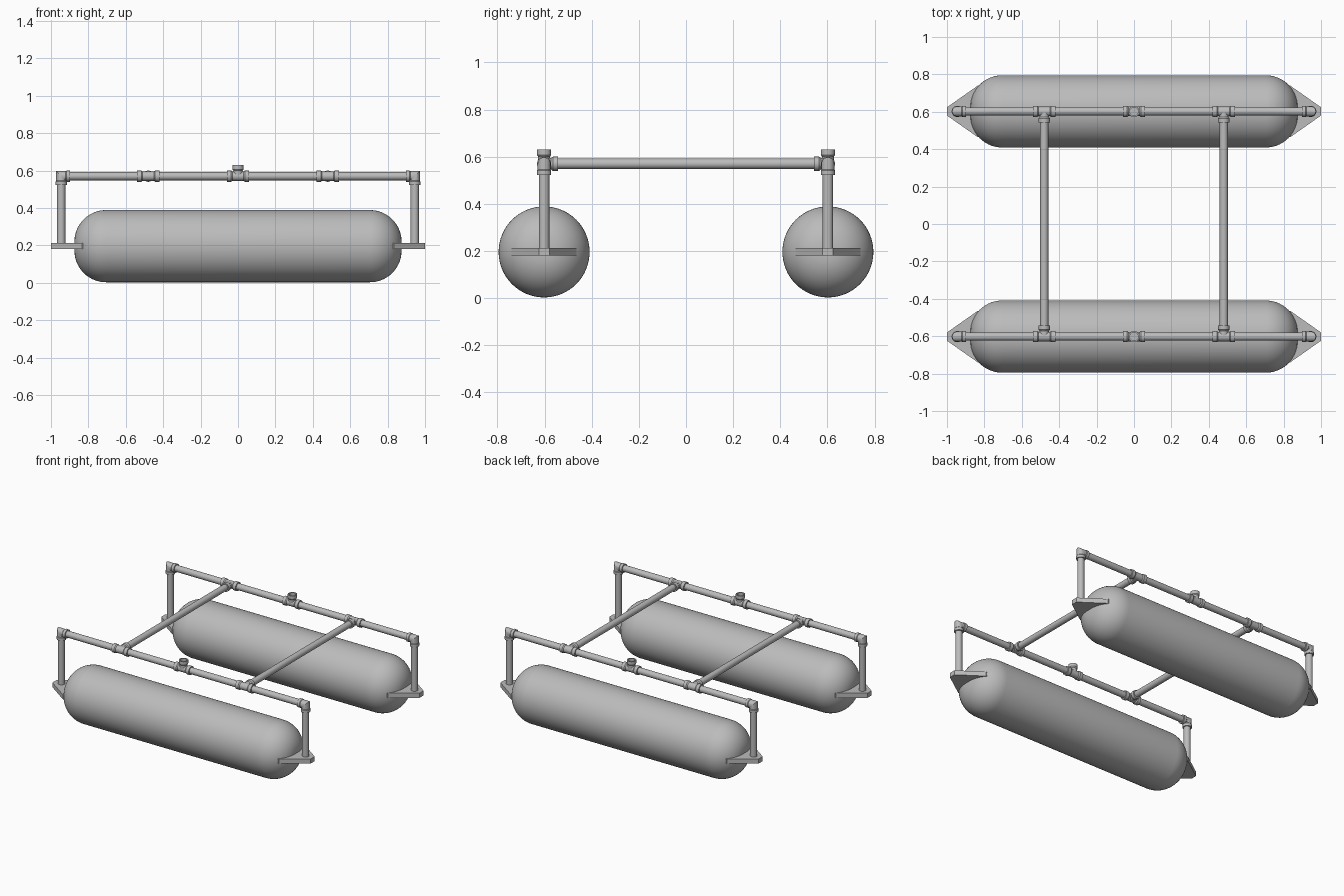
import bpy, bmesh, math
from mathutils import Vector

cube = bpy.data.objects.get("Cube")
if cube:
    bpy.data.objects.remove(cube)

grey = bpy.data.materials.new("grey")
grey.use_nodes = True
grey.diffuse_color = (0.5, 0.5, 0.5, 1)
grey.node_tree.nodes["Principled BSDF"].inputs["Base Color"].default_value = (0.5, 0.5, 0.5, 1)

X, Y, Z = Vector((1, 0, 0)), Vector((0, 1, 0)), Vector((0, 0, 1))
PIPE_Z, PIPE_R, COLLAR_R, NECK_R = 0.57, 0.022, 0.03, 0.025
LEG_X, TEE_X, SIDE_Y, TANK_Z = 0.945, 0.48, 0.602, 0.196


def finish(name, bm):
    bmesh.ops.recalc_face_normals(bm, faces=bm.faces)
    mesh = bpy.data.meshes.new(name)
    bm.to_mesh(mesh)
    bm.free()
    mesh.materials.append(grey)
    obj = bpy.data.objects.new(name, mesh)
    bpy.context.collection.objects.link(obj)
    bpy.ops.object.select_all(action="DESELECT")
    obj.select_set(True)
    bpy.context.view_layer.objects.active = obj
    bpy.ops.object.shade_smooth_by_angle(angle=math.radians(35))
    return obj


def loft(bm, rings, segments):
    """Bridge elliptical rings given as (centre, u, v); cap both ends."""
    loops = []
    for centre, u, v in rings:
        angles = [math.tau * i / segments for i in range(segments)]
        loops.append([bm.verts.new(centre + u * math.cos(a) + v * math.sin(a)) for a in angles])
    for a, b in zip(loops, loops[1:]):
        for i in range(segments):
            j = (i + 1) % segments
            bm.faces.new((a[i], a[j], b[j], b[i]))
    bm.faces.new(loops[0])
    bm.faces.new(loops[-1])


def lathe(bm, origin, axis, profile, segments=32):
    """Turn (distance, radius) pairs around an axis."""
    u = axis.orthogonal().normalized()
    v = axis.cross(u)
    loft(bm, [(origin + axis * d, u * r, v * r) for d, r in profile], segments)


def pipe(name, start, end):
    bm = bmesh.new()
    axis = end - start
    lathe(bm, start, axis.normalized(), [(0, PIPE_R), (axis.length, PIPE_R)])
    finish(name, bm)


def tee(name, centre, branch, hollow=False):
    """Straight fitting along x with a flared branch."""
    flare = [(0.03, NECK_R), (0.037, COLLAR_R), (0.06, COLLAR_R)]
    bm = bmesh.new()
    lathe(bm, centre, X, [(-d, r) for d, r in reversed(flare)] + flare)
    socket = [(0.06, PIPE_R), (0.03, PIPE_R)] if hollow else []
    lathe(bm, centre, branch, [(0, NECK_R)] + flare + socket)
    finish(name, bm)


def elbow(name, corner, side):
    """Mitred corner joining the rail to a leg, with a collar at each end."""
    out, r, n = X * side, COLLAR_R, NECK_R + 0.002
    rings = [(corner - out * d, Y * s, Z * s) for d, s in ((0.047, r), (0.028, r), (0.024, n))]
    rings += [(corner, Y * n, (Z + out) * n)]
    rings += [(corner - Z * d, Y * s, out * s) for d, s in ((0.024, n), (0.028, r), (0.047, r))]
    bm = bmesh.new()
    loft(bm, rings, 32)
    finish(name, bm)


def tank(name, centre):
    """Cylinder with generously rounded ends."""
    radius, fillet, half = 0.193, 0.17, 0.875
    steps = 14
    end = []
    for i in range(steps + 1):
        a = math.pi / 2 * i / steps
        end.append((half - fillet + fillet * math.sin(a), radius - fillet + fillet * math.cos(a)))
    bm = bmesh.new()
    lathe(bm, centre, X, [(-d, r) for d, r in reversed(end)] + end, 64)
    finish(name, bm)


def bracket(name, y, side):
    """Tapered plate from the tank end to the leg foot."""
    outline = [(1.0, -0.022), (1.0, 0.022), (0.835, 0.138), (0.79, 0.138), (0.79, -0.138), (0.835, -0.138)]
    bm = bmesh.new()
    face = bm.faces.new([bm.verts.new((side * px, y + py, 0.18)) for px, py in outline])
    top = bmesh.ops.extrude_face_region(bm, geom=[face])
    verts = [g for g in top["geom"] if isinstance(g, bmesh.types.BMVert)]
    bmesh.ops.translate(bm, verts=verts, vec=Z * 0.032)
    finish(name, bm)


# Two floats, each with its tank, end brackets and pipe frame
for where, sy in (("front", -1), ("back", 1)):
    y = sy * SIDE_Y
    tank(where + "_tank", Vector((0, y, TANK_Z)))
    pipe(where + "_rail", Vector((-LEG_X + 0.03, y, PIPE_Z)), Vector((LEG_X - 0.03, y, PIPE_Z)))
    tee(where + "_socket_tee", Vector((0, y, PIPE_Z)), Z, hollow=True)
    for hand, sx in (("right", -1), ("left", 1)):
        label = f"{where}_{hand}"
        bracket(label + "_bracket", y, sx)
        pipe(label + "_leg", Vector((sx * LEG_X, y, 0.19)), Vector((sx * LEG_X, y, PIPE_Z - 0.03)))
        elbow(label + "_elbow", Vector((sx * LEG_X, y, PIPE_Z)), sx)
        tee(label + "_cross_tee", Vector((sx * TEE_X, y, PIPE_Z)), Y * -sy)

# Cross pipes between the two frames
for hand, sx in (("right", -1), ("left", 1)):
    pipe(hand + "_cross_pipe", Vector((sx * TEE_X, -0.56, PIPE_Z)), Vector((sx * TEE_X, 0.56, PIPE_Z)))
